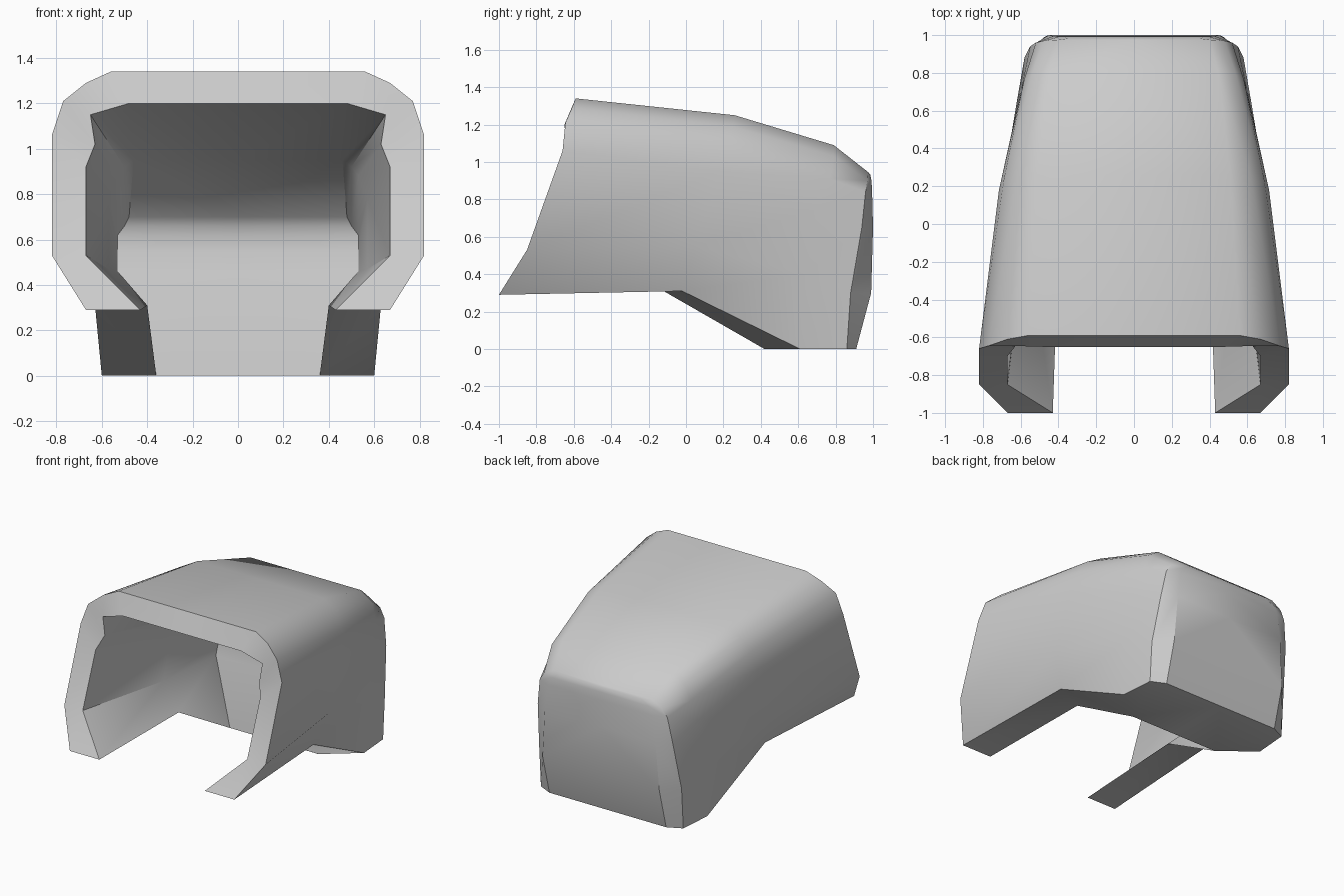
import bpy, bmesh, math

if "Cube" in bpy.data.objects:
    bpy.data.objects.remove(bpy.data.objects["Cube"])

# Half profiles (x > 0), lower lip up to roof edge, one row per station front to back
outer = [
    [(.67, -1, .29), (.82, -.85, .53), (.82, -.66, 1.06), (.77, -.645, 1.21), (.67, -.61, 1.29), (.56, -.59, 1.34)],
    [(.63, -.02, .31), (.72, .05, .55), (.715, .18, .95), (.69, .23, 1.09), (.62, .25, 1.19), (.51, .26, 1.25)],
    [(.60, .61, 0), (.62, .65, .40), (.60, .70, .75), (.58, .77, .91), (.54, .79, 1.03), (.45, .79, 1.09)],
    [(.58, .86, 0), (.58, .88, .30), (.55, .94, .65), (.52, .96, .84), (.48, .97, .90), (.40, .975, .945)],
]
# Back panel edge: rear corner station pulled inward and bulged backward
bulge = (.05, .11, .06, .035, .022, .01)
outer.append([(x * .82, y + b, z - (.012 if i == 5 else 0))
              for i, ((x, y, z), b) in enumerate(zip(outer[3], bulge))])

inner = [
    [(.43, -1, .29), (.67, -.85, .53), (.67, -.70, .92), (.63, -.65, 1.02), (.65, -.645, 1.15), (.48, -.65, 1.20)],
    [(.40, -.12, .31), (.57, -.05, .47), (.57, .02, .78), (.53, .10, .88), (.50, .12, .92), (.46, .13, .95)],
    [(.36, .42, 0), (.53, .50, .46), (.53, .53, .55), (.53, .53, .62), (.50, .52, .66), (.48, .50, .70)],
]

bm = bmesh.new()


def to_centre(v):
    return bm.verts.new((0, v.co.y, v.co.z))


def loft(stations):
    """Skin the half shell: side strips, roof strip and closing back panel."""
    g = [[bm.verts.new(p) for p in s] for s in stations]
    ridge = [to_centre(s[-1]) for s in g]
    back = [to_centre(v) for v in g[-1][:-1]] + [ridge[-1]]
    rows = [s + [r] for s, r in zip(g, ridge)]
    for a, b in zip(rows, rows[1:]):
        for i in range(len(a) - 1):
            bm.faces.new((a[i], b[i], b[i + 1], a[i + 1]))
    for i in range(len(back) - 1):
        bm.faces.new((g[-1][i], back[i], back[i + 1], g[-1][i + 1]))
    return rows, back


out, out_back = loft(outer)
inn, inn_back = loft(inner)

# Front rim
for i in range(6):
    bm.faces.new((out[0][i], out[0][i + 1], inn[0][i + 1], inn[0][i]))
# Lower rim and base
for k in range(2):
    bm.faces.new((out[k][0], inn[k][0], inn[k + 1][0], out[k + 1][0]))
bm.faces.new((out[2][0], inn[2][0], inn_back[0], out_back[0], out[4][0], out[3][0]))

# Mirror to the other side and weld
bmesh.ops.mirror(bm, geom=bm.verts[:] + bm.edges[:] + bm.faces[:], axis='X', merge_dist=0.0001)
bmesh.ops.remove_doubles(bm, verts=bm.verts[:], dist=0.0001)
bmesh.ops.recalc_face_normals(bm, faces=bm.faces[:])

mesh = bpy.data.meshes.new("hood_shell")
bm.to_mesh(mesh)
bm.free()
shell = bpy.data.objects.new("hood_shell", mesh)
bpy.context.collection.objects.link(shell)
bpy.context.view_layer.objects.active = shell
shell.select_set(True)
bpy.ops.object.shade_smooth_by_angle(angle=math.radians(35))
